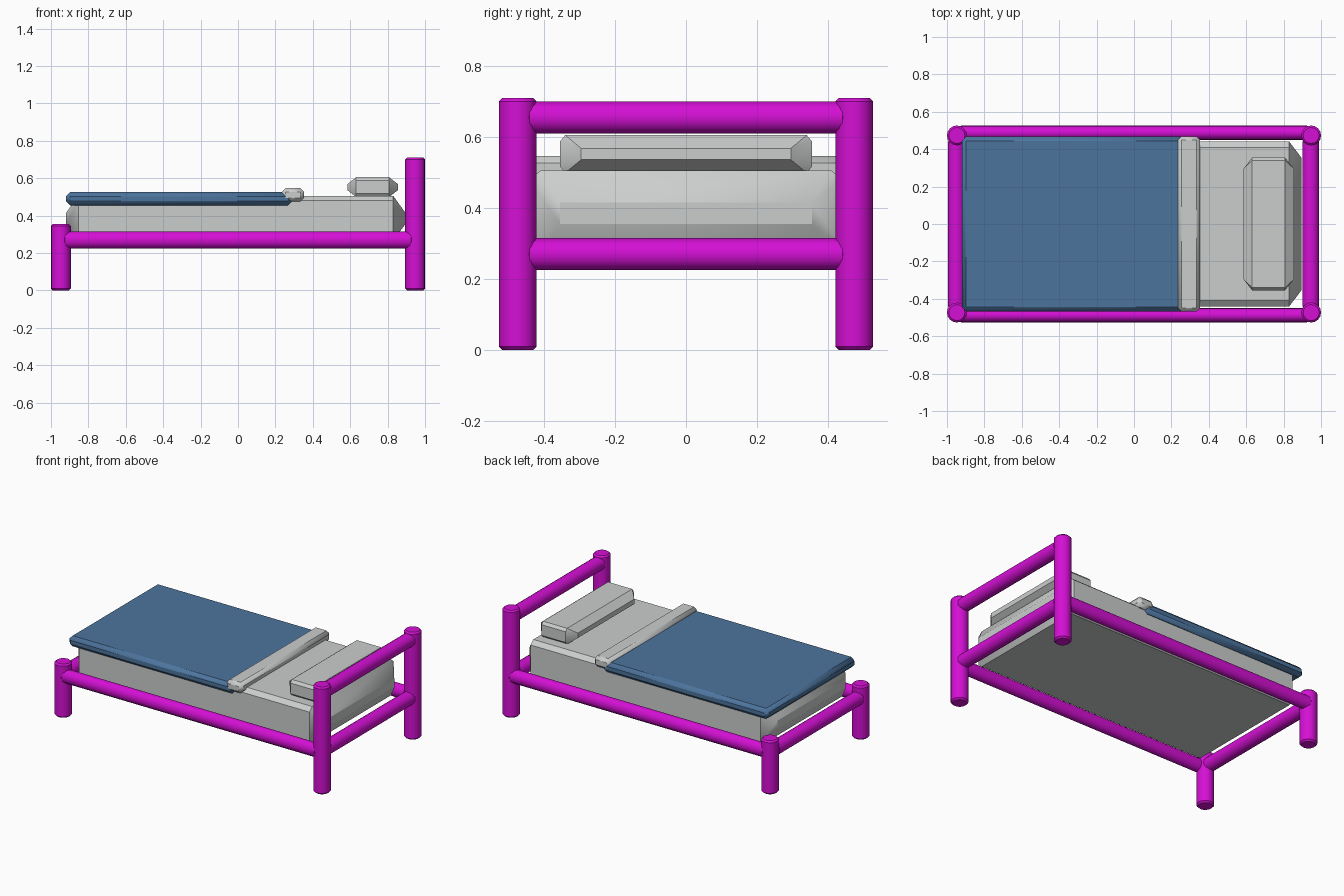
import bpy, bmesh
from math import pi
from mathutils import Vector

if "Cube" in bpy.data.objects:
    bpy.data.objects.remove(bpy.data.objects["Cube"])


def material(name, color):
    m = bpy.data.materials.new(name)
    m.use_nodes = True
    m.diffuse_color = (*color, 1)
    m.node_tree.nodes["Principled BSDF"].inputs["Base Color"].default_value = (*color, 1)
    return m


FRAME = material("magenta frame", (0.66, 0.005, 0.66))
LINEN = material("pale grey linen", (0.6, 0.61, 0.61))
COVER = material("blue cover", (0.073, 0.175, 0.34))


def finish(obj, name, mat, angle=0.6):
    obj.name = name
    obj.data.materials.clear()
    obj.data.materials.append(mat)
    bpy.ops.object.select_all(action="DESELECT")
    obj.select_set(True)
    bpy.context.view_layer.objects.active = obj
    bpy.ops.object.transform_apply(location=False, rotation=True, scale=True)
    bpy.ops.object.shade_smooth_by_angle(angle=angle)
    return obj


def tube(name, centre, length, rx, ry, rotation=(0, 0, 0), sides=16):
    """Round bar with softly chamfered ends."""
    bpy.ops.mesh.primitive_cylinder_add(vertices=sides, radius=1, depth=length,
                                        location=centre, rotation=rotation)
    obj = bpy.context.object
    obj.scale = (rx, ry, 1)
    finish(obj, name, FRAME)
    bevel = obj.modifiers.new("soft ends", "BEVEL")
    bevel.width = 0.01
    bevel.segments = 1
    bevel.angle_limit = 1.0
    return obj


def slab(name, low, high, bevel_width, mat):
    """Flat box with chamfered edges."""
    low, high = Vector(low), Vector(high)
    bpy.ops.mesh.primitive_cube_add(size=1, location=(low + high) / 2)
    obj = bpy.context.object
    obj.scale = high - low
    finish(obj, name, mat)
    bevel = obj.modifiers.new("chamfer", "BEVEL")
    bevel.width = bevel_width
    bevel.segments = 1
    return obj


def cushion(name, centre, boxes, mat):
    """Padded shape: the hull of nested boxes given as half sizes."""
    bm = bmesh.new()
    for hx, hy, hz in boxes:
        for sx in (-1, 1):
            for sy in (-1, 1):
                for sz in (-1, 1):
                    bm.verts.new((sx * hx, sy * hy, sz * hz))
    bmesh.ops.convex_hull(bm, input=bm.verts)
    bmesh.ops.dissolve_limit(bm, angle_limit=0.02, verts=bm.verts, edges=bm.edges)
    bmesh.ops.recalc_face_normals(bm, faces=bm.faces)
    mesh = bpy.data.meshes.new(name)
    bm.to_mesh(mesh)
    bm.free()
    obj = bpy.data.objects.new(name, mesh)
    obj.location = centre
    bpy.context.collection.objects.link(obj)
    return finish(obj, name, mat)


# Posts and side rails
for side, sy in (("right", -1), ("left", 1)):
    for end, x, height in (("foot", -0.947, 0.355), ("head", 0.947, 0.71)):
        tube(f"{end}_post_{side}", (x, sy * 0.4735, height / 2), height, 0.053, 0.053)
    tube(f"side_rail_{side}", (0, sy * 0.488, 0.27), 1.87, 0.045, 0.038, (0, pi / 2, 0))

# Cross rails at both ends, plus the headboard bar
for name, x, z in (("foot_rail", -0.95, 0.27), ("head_rail", 0.945, 0.27),
                   ("headboard_bar", 0.945, 0.655)):
    tube(name, (x, 0, z), 0.9, 0.045, 0.045, (pi / 2, 0, 0))

# Bedding
cushion("mattress", (-0.012, 0, 0.385),
        ((0.907, 0.355, 0.03), (0.842, 0.44, 0.095), (0.842, 0.41, 0.12)), LINEN)
cushion("pillow", (0.72, 0, 0.552),
        ((0.135, 0.295, 0.016), (0.088, 0.355, 0.035), (0.088, 0.34, 0.053)), LINEN)
slab("blanket", (-0.92, -0.467, 0.455), (0.29, 0.467, 0.525), 0.022, COVER)
slab("blanket_fold", (0.235, -0.469, 0.475), (0.353, 0.469, 0.547), 0.02, LINEN)
